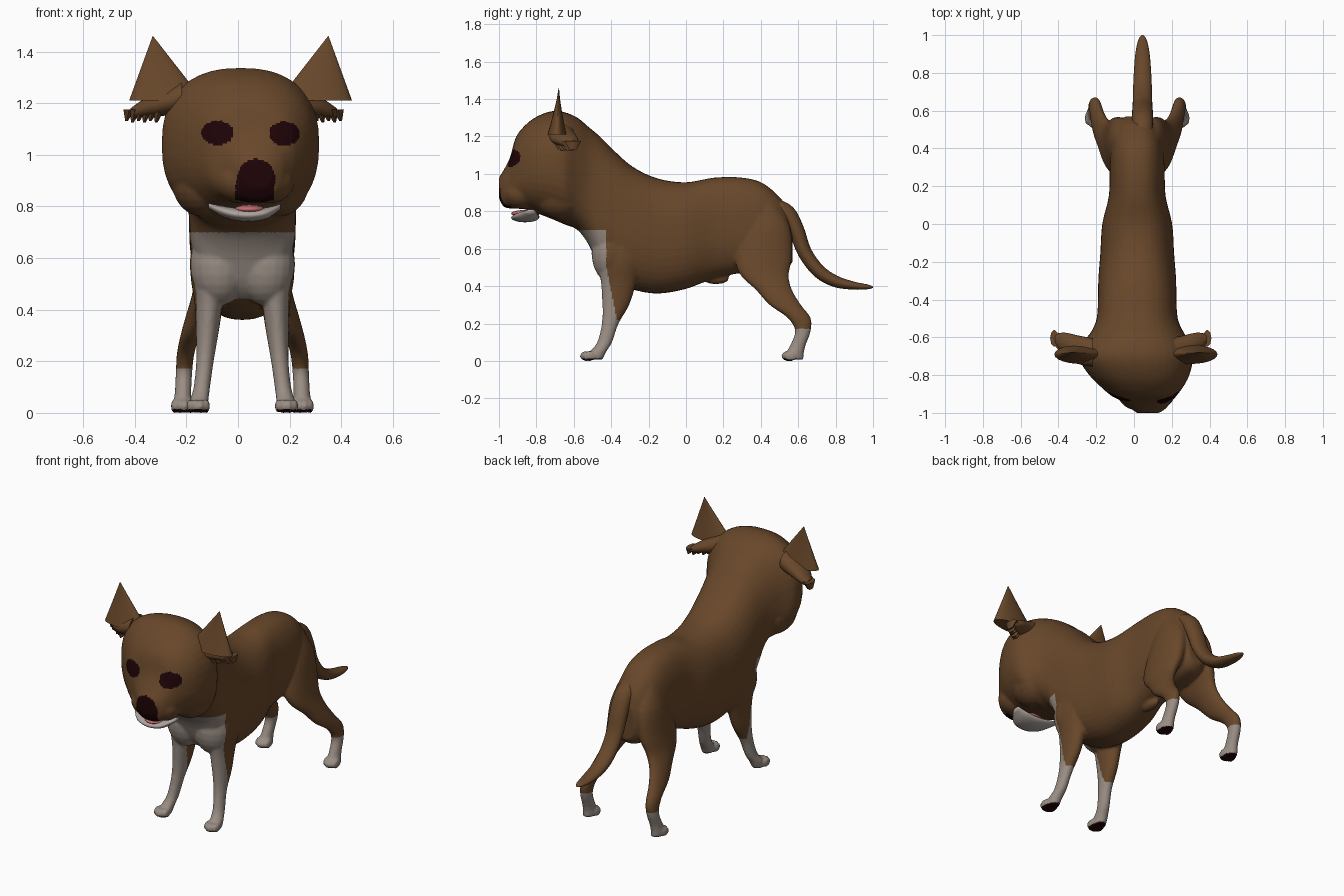
import bpy, bmesh, math
from mathutils import Vector, Matrix

cube = bpy.data.objects.get("Cube")
if cube:
    bpy.data.objects.remove(cube, do_unlink=True)


def material(name, rgb):
    m = bpy.data.materials.new(name)
    m.use_nodes = True
    m.diffuse_color = (*rgb, 1)
    m.node_tree.nodes["Principled BSDF"].inputs["Base Color"].default_value = (*rgb, 1)
    return m


BROWN = material("brown coat", (0.137, 0.063, 0.023))
WHITE = material("pale coat", (0.32, 0.268, 0.23))
DARK = material("dark maroon", (0.013, 0.001, 0.002))
PINK = material("tongue pink", (0.55, 0.15, 0.16))
JAW = material("jaw white", (0.42, 0.37, 0.34))
MID = 0.017
X, Y, Z = Vector((1, 0, 0)), Vector((0, 1, 0)), Vector((0, 0, 1))


def refine(rows, steps=4):
    """Smooth curve through rows of numbers."""
    out = []
    for i in range(len(rows) - 1):
        a, b, c, d = (rows[max(0, min(len(rows) - 1, i + k))] for k in (-1, 0, 1, 2))
        for s in range(steps):
            t = s / steps
            out.append([q + 0.5 * t * (r - p + t * (2 * p - 5 * q + 4 * r - w + t * (3 * (q - r) + w - p)))
                        for p, q, r, w in zip(a, b, c, d)])
    return out + [list(rows[-1])]


def loft(bm, sections, power=2.0, sides=24):
    """Skin closed rings given as (centre, half axis u, half axis v)."""
    rings = []
    for centre, u, v in sections:
        ring = []
        for k in range(sides):
            a = 2 * math.pi * k / sides
            c, s = math.cos(a), math.sin(a)
            cu = math.copysign(abs(c) ** (2 / power), c)
            sv = math.copysign(abs(s) ** (2 / power), s)
            ring.append(bm.verts.new(centre + u * cu + v * sv))
        rings.append(ring)
    for r0, r1 in zip(rings, rings[1:]):
        for k in range(sides):
            j = (k + 1) % sides
            bm.faces.new((r0[k], r0[j], r1[j], r1[k]))
    bm.faces.new(rings[0][::-1])
    bm.faces.new(rings[-1])


def blob(bm, centre, radii):
    bmesh.ops.create_uvsphere(bm, u_segments=20, v_segments=12, radius=1,
                              matrix=Matrix.Translation(centre) @ Matrix.Diagonal((*radii, 1)))


def make(name, bm, mat, angle=180):
    bmesh.ops.recalc_face_normals(bm, faces=bm.faces)
    mesh = bpy.data.meshes.new(name)
    bm.to_mesh(mesh)
    bm.free()
    ob = bpy.data.objects.new(name, mesh)
    bpy.context.collection.objects.link(ob)
    mesh.materials.append(mat)
    bpy.ops.object.select_all(action='DESELECT')
    ob.select_set(True)
    bpy.context.view_layer.objects.active = ob
    bpy.ops.object.shade_smooth_by_angle(angle=math.radians(angle))
    return ob


# Torso, neck and head: y, bottom, top, half width, centre x
trunk = [(.57, .53, .74, .06, MID), (.53, .49, .84, .1, MID), (.42, .47, .945, .135, MID),
         (.3, .47, .98, .145, MID), (.15, .44, .98, .15, MID), (0, .385, .955, .185, MID),
         (-.15, .36, .975, .195, MID), (-.28, .38, 1.035, .205, MID), (-.38, .42, 1.12, .208, MID),
         (-.46, .49, 1.2, .21, MID), (-.52, .62, 1.25, .22, MID), (-.58, .7, 1.3, .25, MID),
         (-.65, .73, 1.33, .3, .01), (-.72, .76, 1.335, .3, .012), (-.8, .79, 1.305, .265, .028),
         (-.86, .81, 1.26, .22, .042), (-.91, .815, 1.195, .172, .053), (-.94, .815, 1.09, .13, .068),
         (-.975, .825, 1.02, .095, .075), (-1, .87, .98, .06, .075)]
bm = bmesh.new()
loft(bm, [(Vector((x, y, (b + t) / 2)), X * w, Z * ((t - b) / 2))
          for y, b, t, w, x in refine(trunk)], 2.4, 40)
blob(bm, (MID, .16, .44), (.03, .07, .03))
# Muzzle sides, cheeks and chest
for side in (-1, 1):
    blob(bm, (.065 + side * .055, -.885, .9), (.1, .1, .088))
    blob(bm, (.01 + side * .145, -.67, .89), (.12, .15, .13))
    blob(bm, (MID + side * .09, -.395, .575), (.115, .11, .16))

# Legs: z, y, sideways distance, half width, half depth
front_leg = [(.72, -.34, .11, .08, .12), (.55, -.35, .13, .072, .12), (.42, -.36, .13, .055, .095),
             (.3, -.375, .137, .043, .072), (.2, -.405, .145, .034, .045), (.1, -.435, .157, .032, .04),
             (.05, -.47, .167, .036, .045), (.008, -.495, .171, .036, .05)]
hind_leg = [(.86, .41, .07, .04, .06), (.72, .43, .085, .07, .125), (.56, .415, .11, .067, .152),
            (.46, .42, .142, .053, .13), (.38, .47, .175, .043, .097), (.3, .53, .202, .038, .085),
            (.23, .605, .22, .034, .062), (.16, .625, .226, .032, .042), (.08, .597, .23, .032, .042),
            (.04, .58, .232, .036, .05), (.008, .575, .232, .036, .055)]
for side in (-1, 1):
    for leg, toe_y, toe_x in ((front_leg, -.54, .171), (hind_leg, .537, .232)):
        loft(bm, [(Vector((MID + side * x, y, z)), X * hx, Y * hy)
                  for z, y, x, hx, hy in refine(leg)])
        for k in range(4):
            off = (k - 1.5) * .021
            blob(bm, (MID + side * toe_x + off, toe_y + abs(off) * .7, .026), (.0135, .036, .027))

# Fuse the parts into one smooth skin
rough = make("rough_body", bm, BROWN)
remesh = rough.modifiers.new("fuse", 'REMESH')
remesh.mode = 'VOXEL'
remesh.voxel_size = .008
soften = rough.modifiers.new("soften", 'SMOOTH')
soften.factor = .5
soften.iterations = 5
graph = bpy.context.evaluated_depsgraph_get()
skin = bpy.data.meshes.new_from_object(rough.evaluated_get(graph))
bpy.data.objects.remove(rough, do_unlink=True)
body = bpy.data.objects.new("body", skin)
bpy.context.collection.objects.link(body)
skin.materials.clear()
for m in (BROWN, WHITE, DARK):
    skin.materials.append(m)


def inside(c, x, z, rx, rz):
    return ((c.x - x) / rx) ** 2 + ((c.z - z) / rz) ** 2 < 1


# Coat markings, eyes, nose and paw pads
for p in skin.polygons:
    p.use_smooth = True
    c, n = p.center, p.normal
    index = 0
    if c.z < .17 or (c.y < 0 and c.z < .22):
        index = 1
    elif c.z < .7 and c.y < -.425 + max(0, .5 - c.z) * .2:
        index = 1
    if c.z < .016 and n.z < -.5:
        index = 2
    if c.y < -.8 and (inside(c, -.08, 1.085, .062, .047) or inside(c, .18, 1.082, .06, .047)):
        index = 2
    if c.y < -.93 and (inside(c, .07, .9, .075, .085) or (abs(c.x - .065) < .074 and .8 < c.z < .9)):
        index = 2
    p.material_index = index

# Tail: y, z, half width, half thickness
tail = refine([(.47, .83, .05, .04), (.54, .79, .055, .045), (.59, .7, .055, .042), (.635, .58, .052, .038),
               (.71, .48, .05, .036), (.8, .425, .046, .031), (.9, .402, .038, .021),
               (.97, .396, .024, .013), (1, .394, .006, .004)])
bm = bmesh.new()
sections = []
for i, (y, z, w, h) in enumerate(tail):
    a, b = tail[max(0, i - 1)], tail[min(len(tail) - 1, i + 1)]
    along = Vector((0, b[0] - a[0], b[1] - a[1])).normalized()
    sections.append((Vector((.045, y, z)), X * w, X.cross(along) * h))
loft(bm, sections)
make("tail", bm, BROWN)

for side, name in ((1, "left"), (-1, "right")):
    # Upright pointed ear
    bm = bmesh.new()
    loft(bm, [(Vector((.01 + side * (.288 + .052 * t), -.69 + .01 * t, 1.21 + .25 * t)),
               X * (.143 * (1 - t) + .001), Y * (.05 * (1 - t) ** 1.3 + .001))
              for t in (0, .25, .5, .75, 1)])
    make(name + "_pointed_ear", bm, BROWN, 40)
    # Drooping flap with a ragged lower edge
    bm = bmesh.new()
    flap = refine([(.2, -.68, 1.225, .075, .06), (.28, -.665, 1.2, .075, .05),
                   (.35, -.635, 1.18, .06, .035), (.4, -.61, 1.16, .028, .02)])
    loft(bm, [(Vector((side * x - .017, y, z)), Y * d, Z * h) for x, y, z, d, h in flap])
    for k in range(6):
        x = .29 + k * .023
        top = Vector((side * x - .017, -.68 + k * .015, 1.175))
        tip = top + Vector((side * .01, 0, -.05 + .006 * (k % 2)))
        loft(bm, [(top, X * .022, Y * .045), (tip, X * .005, Y * .02)], sides=8)
    make(name + "_ear_flap", bm, BROWN, 50)

# Lower jaw, curved up at the mouth corners, and tongue
bm = bmesh.new()
jaw = refine([(-.115, -.82, .803, .025, .01), (-.05, -.85, .778, .065, .022), (.03, -.86, .766, .075, .025),
              (.11, -.855, .774, .065, .022), (.165, -.83, .8, .025, .01)])
loft(bm, [(Vector((x, y, z)), Y * d, Z * h) for x, y, z, d, h in jaw])
make("lower_jaw", bm, JAW)
bm = bmesh.new()
blob(bm, (.045, -.86, .789), (.06, .075, .018))
make("tongue", bm, PINK)
